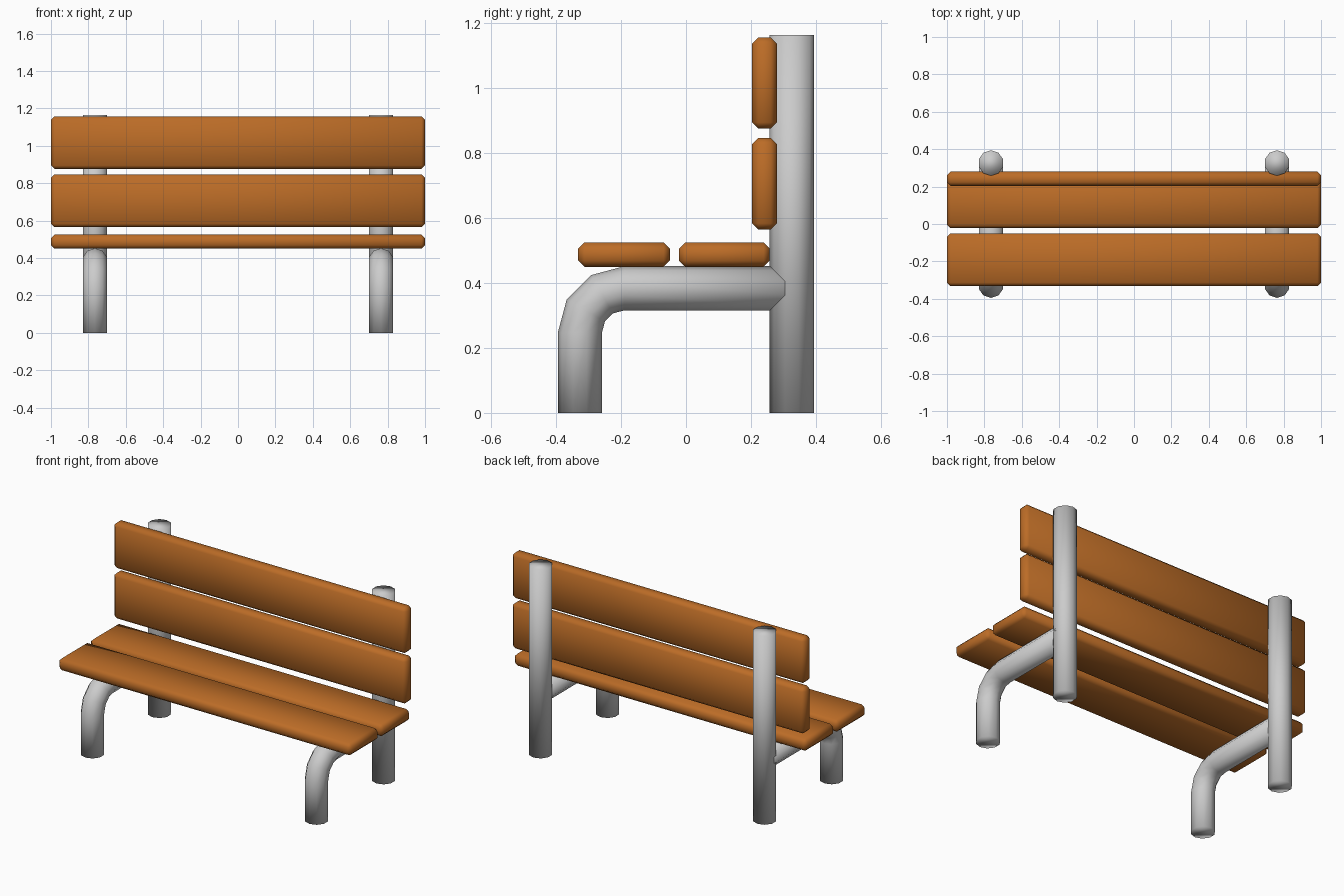
import bpy, bmesh
from math import sin, cos, pi, radians
from mathutils import Vector

if "Cube" in bpy.data.objects:
    bpy.data.objects.remove(bpy.data.objects["Cube"])

SIDES, R = 10, 0.068
wood = bpy.data.materials.new("wood")
wood.diffuse_color = (0.5, 0.15, 0.02, 1)
wood.use_nodes = True
wood.node_tree.nodes["Principled BSDF"].inputs["Base Color"].default_value = wood.diffuse_color


def finish(name, bm, mat=None):
    bmesh.ops.recalc_face_normals(bm, faces=bm.faces)
    for f in bm.faces:
        f.smooth = True
    me = bpy.data.meshes.new(name)
    bm.to_mesh(me)
    bm.free()
    if mat:
        me.materials.append(mat)
    ob = bpy.data.objects.new(name, me)
    bpy.context.collection.objects.link(ob)
    return ob


def plank(name, y0, y1, z0, z1):
    # full-width board with chamfered edges
    bm = bmesh.new()
    bmesh.ops.create_cube(bm, size=1)
    for v in bm.verts:
        v.co = (v.co.x * 2, (y0 + y1) / 2 + v.co.y * (y1 - y0),
                (z0 + z1) / 2 + v.co.z * (z1 - z0))
    bmesh.ops.bevel(bm, geom=bm.edges[:], offset=0.019, segments=1,
                    affect='EDGES', profile=0.5)
    finish(name, bm, wood)


def tube(name, x, path):
    # path: (y, z, tilt) stations, tilt 0 = going up, 90 = going back
    bm = bmesh.new()
    rings = []
    for y, z, tilt in path:
        t = radians(tilt)
        n = Vector((0, -cos(t), sin(t)))
        ring = []
        for i in range(SIDES):
            a = 2 * pi * i / SIDES
            ring.append(bm.verts.new(Vector((x, y, z)) + R * (cos(a) * n + sin(a) * Vector((1, 0, 0)))))
        rings.append(ring)
    for a, b in zip(rings, rings[1:]):
        for i in range(SIDES):
            j = (i + 1) % SIDES
            bm.faces.new((a[i], a[j], b[j], b[i]))
    bm.faces.new(rings[0])
    bm.faces.new(rings[-1])
    finish(name, bm)


# seat and backrest boards
plank("seat_front_plank", -0.332, -0.05, 0.45, 0.525)
plank("seat_rear_plank", -0.022, 0.258, 0.45, 0.525)
plank("back_lower_plank", 0.204, 0.28, 0.565, 0.847)
plank("back_upper_plank", 0.204, 0.28, 0.876, 1.157)

# bent front leg: upright, quarter bend, horizontal run into the rear post
BY, BZ, BR = -0.19, 0.247, 0.137
bend = [(BY - BR * cos(radians(d)), BZ + BR * sin(radians(d)), d) for d in (0, 30, 60, 90)]
leg_path = [(BY - BR, 0, 0)] + bend + [(0.326, BZ + BR, 90)]

for side, x in (("left", -0.765), ("right", 0.765)):
    tube(side + "_rear_post", x, [(0.326, 0, 0), (0.326, 1.165, 0)])
    tube(side + "_front_leg", x, leg_path)
